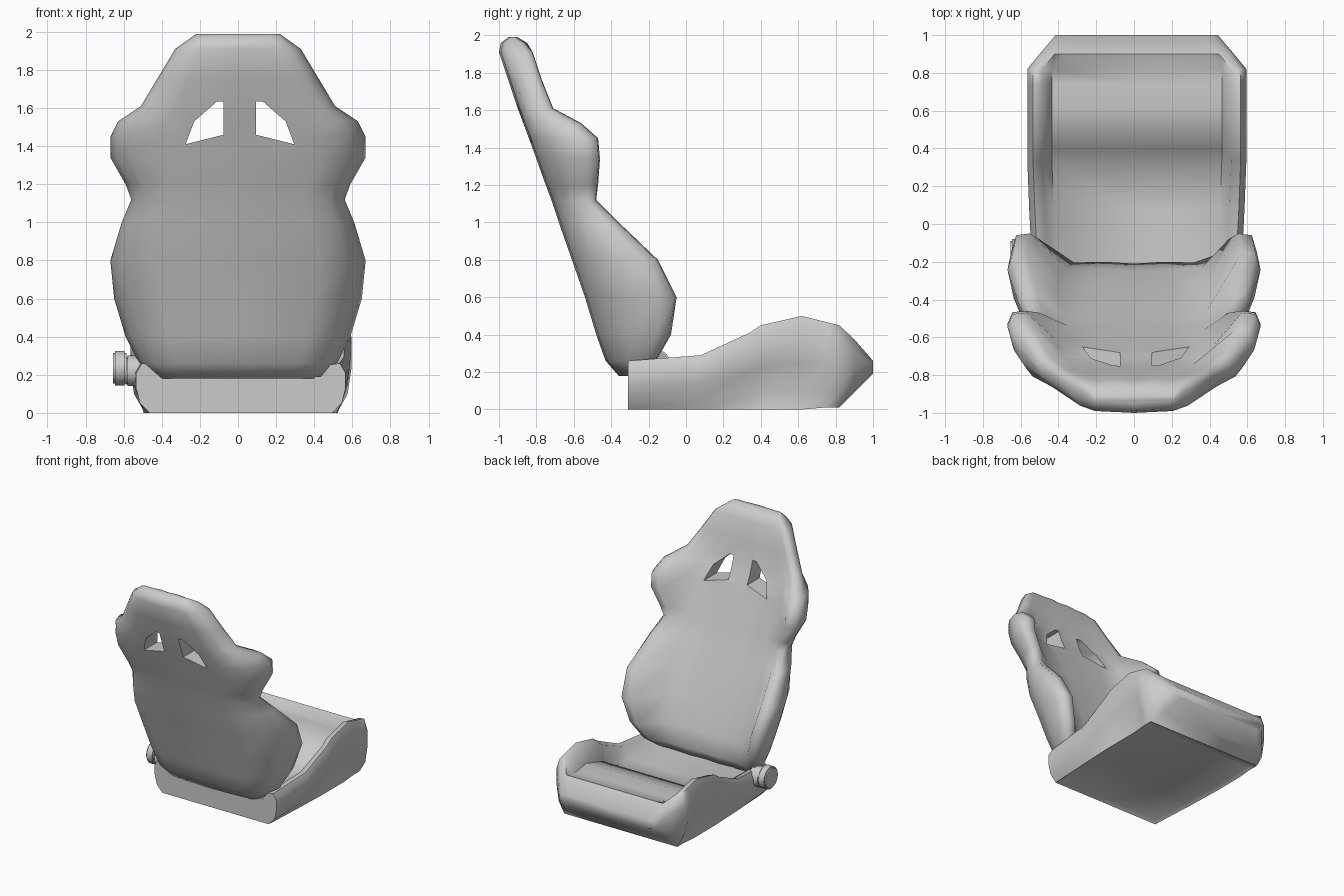
import bpy, bmesh, math
from mathutils import Matrix

cube = bpy.data.objects.get("Cube")
if cube:
    bpy.data.objects.remove(cube, do_unlink=True)

grey = bpy.data.materials.new("grey upholstery")
grey.use_nodes = True
grey.diffuse_color = (0.6, 0.6, 0.6, 1)
grey.node_tree.nodes["Principled BSDF"].inputs["Base Color"].default_value = (0.6, 0.6, 0.6, 1)


def finish(bm, name):
    bmesh.ops.recalc_face_normals(bm, faces=bm.faces[:])
    mesh = bpy.data.meshes.new(name)
    bm.to_mesh(mesh)
    bm.free()
    mesh.materials.append(grey)
    obj = bpy.data.objects.new(name, mesh)
    bpy.context.collection.objects.link(obj)
    return obj


def smooth(obj, angle):
    bpy.ops.object.select_all(action='DESELECT')
    obj.select_set(True)
    bpy.context.view_layer.objects.active = obj
    bpy.ops.object.shade_smooth_by_angle(angle=math.radians(angle))


def loft(halves):
    """Skin half sections, each running from centre line to centre line, mirrored in x."""
    bm = bmesh.new()
    loops = []
    for half in halves:
        ring = half + [(-x, y, z) for x, y, z in half[-2:0:-1]]
        loops.append([bm.verts.new(p) for p in ring])
    for a, b in zip(loops, loops[1:]):
        for i in range(len(a)):
            j = (i + 1) % len(a)
            bm.faces.new((a[i], a[j], b[j], b[i]))
    for loop in (loops[0], loops[-1]):
        bm.faces.new(loop)
    return bm


# Backrest: height, half width, back y, front centre y, bolster tip y
back_rows = [
    (0.18, 0.42, -0.36, -0.25, -0.25), (0.26, 0.52, -0.43, -0.21, -0.16),
    (0.40, 0.59, -0.48, -0.25, -0.08), (0.60, 0.65, -0.54, -0.33, -0.05),
    (0.80, 0.67, -0.61, -0.41, -0.15), (1.00, 0.61, -0.68, -0.50, -0.36),
    (1.12, 0.56, -0.72, -0.55, -0.48), (1.20, 0.59, -0.75, -0.58, -0.47),
    (1.34, 0.67, -0.80, -0.64, -0.46), (1.45, 0.67, -0.84, -0.68, -0.47),
    (1.53, 0.63, -0.87, -0.72, -0.56), (1.61, 0.51, -0.90, -0.75, -0.71),
    (1.76, 0.42, -0.95, -0.79, -0.77), (1.91, 0.33, -1.00, -0.83, -0.82),
    (1.96, 0.26, -0.99, -0.86, -0.86), (1.99, 0.22, -0.95, -0.91, -0.91)]


def back_section(z, w, back, front, tip):
    depth = max(tip, front) - back
    return [(0, back, z), (0.62 * w, back + 0.01, z), (0.85 * w, back + 0.2 * depth, z),
            (0.95 * w, back + 0.47 * depth, z), (w, back + 0.8 * depth, z),
            (0.96 * w, tip - 0.02 * depth, z), (0.85 * w, tip, z),
            (0.61 * w, front + 0.12 * (tip - front), z), (0.3 * w, front + 0.01, z),
            (0, front, z)]


backrest = finish(loft([back_section(*r) for r in back_rows]), "backrest")

# Two harness openings either side of the centre post
opening = [(0.085, 1.46), (0.285, 1.41), (0.24, 1.53), (0.12, 1.635), (0.085, 1.635)]
for side in (-1, 1):
    bm = bmesh.new()
    ends = [[bm.verts.new((side * x + 0.01, y, z)) for x, z in opening] for y in (-1.2, -0.3)]
    bm.faces.new(ends[0])
    bm.faces.new(ends[1])
    for i in range(len(opening)):
        j = (i + 1) % len(opening)
        bm.faces.new((ends[0][i], ends[0][j], ends[1][j], ends[1][i]))
    cutter = finish(bm, "opening_cutter")
    cutter.hide_render = True
    cut = backrest.modifiers.new("opening", 'BOOLEAN')
    cut.object = cutter
    cut.solver = 'EXACT'
    bpy.context.view_layer.objects.active = backrest
    bpy.ops.object.modifier_apply(modifier=cut.name)
    bpy.data.objects.remove(cutter, do_unlink=True)
smooth(backrest, 65)

# Seat base: y, half width, bottom z, side top z, cushion z, side recess
seat_rows = [
    (-0.31, 0.55, 0.01, 0.27, 0.20, 0.0), (0.08, 0.57, 0.01, 0.30, 0.20, 0.02),
    (0.34, 0.58, 0.01, 0.42, 0.21, 0.06), (0.40, 0.58, 0.01, 0.46, 0.30, 0.07),
    (0.62, 0.58, 0.01, 0.51, 0.37, 0.06), (0.74, 0.58, 0.02, 0.48, 0.35, 0.03),
    (0.82, 0.58, 0.02, 0.46, 0.36, 0.0), (0.90, 0.515, 0.10, 0.385, 0.385, 0.0),
    (1.00, 0.43, 0.20, 0.27, 0.27, 0.0)]


def seat_section(y, w, low, top, cushion, recess):
    h = top - low
    return [(0, y, low), (w - 0.07, y, low), (w - 0.02 - recess, y, low + 0.2 * h),
            (w - recess / 2, y, low + 0.5 * h), (w, y, top - 0.2 * h), (w - 0.03, y, top),
            (w - 0.08, y, top - 0.1 * (top - cushion)), (w - 0.13, y, cushion), (0, y, cushion)]


bm = loft([seat_section(*r) for r in seat_rows])
bmesh.ops.recalc_face_normals(bm, faces=bm.faces[:])
bm.normal_update()
underside = [f for f in bm.faces if f.normal.z < -0.95 and f.calc_center_median().z < 0.03]
bmesh.ops.inset_region(bm, faces=underside, thickness=0.03)
bmesh.ops.translate(bm, verts=list({v for f in underside for v in f.verts}), vec=(0, 0, 0.02))
bmesh.ops.translate(bm, verts=bm.verts[:], vec=(0.015, 0, -0.01))
smooth(finish(bm, "seat_base"), 60)


# Recliner knob and its hinge boss
def disc(name, x, y, z, radius, width):
    bm = bmesh.new()
    turn = Matrix.Translation((x, y, z)) @ Matrix.Rotation(math.pi / 2, 4, 'Y')
    bmesh.ops.create_cone(bm, cap_ends=True, segments=16, radius1=radius, radius2=radius,
                          depth=width, matrix=turn)
    rim = [e for e in bm.edges if len(e.link_faces) == 2 and e.calc_face_angle() > 1]
    bmesh.ops.bevel(bm, geom=rim, offset=0.01, segments=2, affect='EDGES')
    smooth(finish(bm, name), 40)


disc("recliner_knob", -0.62, -0.17, 0.235, 0.09, 0.07)
disc("hinge_boss", -0.54, -0.17, 0.22, 0.08, 0.1)
